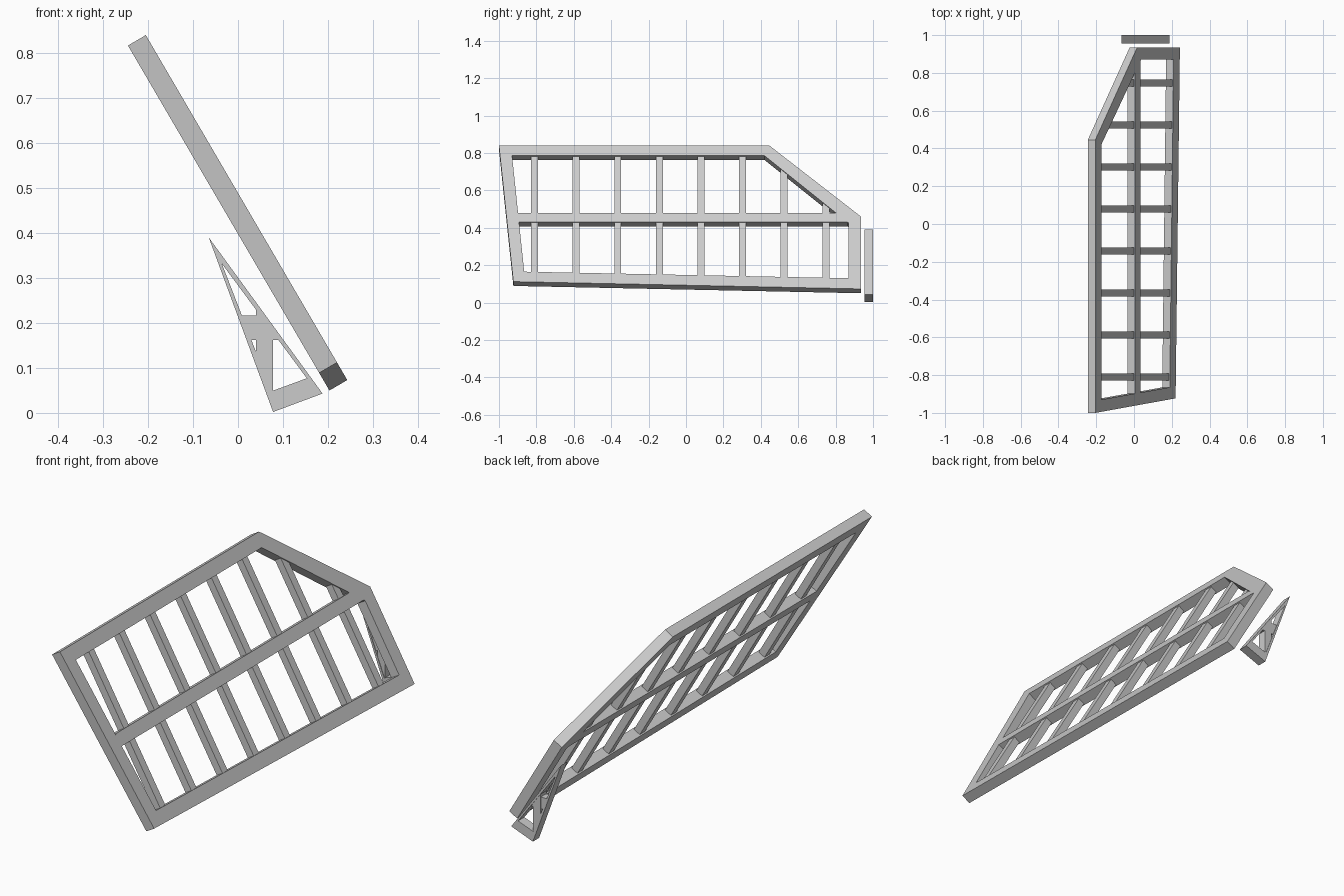
import bpy
import bmesh
from mathutils import Vector

cube = bpy.data.objects.get("Cube")
if cube:
    bpy.data.objects.remove(cube, do_unlink=True)

grey = bpy.data.materials.new("plain_grey")
grey.use_nodes = True
grey.diffuse_color = (0.6, 0.6, 0.6, 1)
grey.node_tree.nodes["Principled BSDF"].inputs["Base Color"].default_value = (0.6, 0.6, 0.6, 1)

# Leaning panel: front face passes through FOOT and rises along SLOPE
FOOT = Vector((0.243, 0, 0.073))
SLOPE = Vector((-0.448, 0, 0.767)).normalized()
NORMAL = Vector((SLOPE.z, 0, -SLOPE.x))
DEPTH = 0.046


def on_panel(y, z, inset=0.0):
    p = FOOT + SLOPE * ((z - FOOT.z) / SLOPE.z) + Vector((0, y, 0))
    return p - NORMAL * inset


def finish(bm, name):
    bmesh.ops.recalc_face_normals(bm, faces=bm.faces)
    mesh = bpy.data.meshes.new(name)
    bm.to_mesh(mesh)
    bm.free()
    mesh.materials.append(grey)
    obj = bpy.data.objects.new(name, mesh)
    bpy.context.collection.objects.link(obj)
    return obj


def prism(name, points, offset):
    """Extrude one polygon along an offset."""
    bm = bmesh.new()
    front = [bm.verts.new(p) for p in points]
    back = [bm.verts.new(p + offset) for p in points]
    bm.faces.new(front)
    bm.faces.new(back[::-1])
    for i in range(len(points)):
        j = (i + 1) % len(points)
        bm.faces.new((front[i], back[i], back[j], front[j]))
    return finish(bm, name)


def ring(name, outer, inner, offset):
    """Extrude the band between two matching outlines."""
    bm = bmesh.new()
    loops = [[bm.verts.new(p + shift) for p in pts]
             for pts, shift in ((outer, Vector()), (inner, Vector()),
                                (inner, offset), (outer, offset))]
    for a in range(4):
        la, lb = loops[a], loops[(a + 1) % 4]
        for i in range(len(outer)):
            j = (i + 1) % len(outer)
            bm.faces.new((la[i], la[j], lb[j], lb[i]))
    return finish(bm, name)


# Panel frame with one clipped corner
outer = [(-1, 0.84), (0.445, 0.84), (0.935, 0.46), (0.935, 0.073), (-0.923, 0.112)]
inner = [(-0.93, 0.785), (0.42, 0.785), (0.87, 0.425), (0.87, 0.13), (-0.865, 0.165)]
ring("panel_frame", [on_panel(*p) for p in outer],
     [on_panel(*p) for p in inner], -NORMAL * DEPTH)

# Long middle rail, ends cut to meet the frame
rail = [(-0.898, 0.48), (0.801, 0.48), (0.864, 0.43), (-0.893, 0.43)]
prism("middle_rail", [on_panel(*p) for p in rail], -NORMAL * DEPTH)

# Upright slats, slightly recessed and tucked into the frame
RECESS = 0.006
for i in range(8):
    centre = -0.81 + i * 0.2225
    ys = (centre - 0.0185, centre + 0.0185)
    tops = [min(0.785, 0.785 - 0.8 * (y - 0.42)) + 0.015 for y in ys]
    pts = [(ys[0], 0.13), (ys[1], 0.13), (ys[1], tops[1]), (ys[0], tops[0])]
    prism(f"slat_{i + 1}", [on_panel(y, z, RECESS) for y, z in pts],
          -NORMAL * (DEPTH - 2 * RECESS))


# Triangular support bracket standing behind the panel end
def on_bracket(x, z, y=0.955):
    return Vector((x, y, z))


BACK = Vector((0, 0.045, 0))
ring("bracket_frame",
     [on_bracket(*p) for p in ((-0.065, 0.39), (0.188, 0.043), (0.078, 0.002))],
     [on_bracket(*p) for p in ((-0.036, 0.332), (0.153, 0.077), (0.074, 0.048))], BACK)

# Bracket post and crossbar, set just inside the bracket faces
INNER = Vector((0, 0.041, 0))
post = ((0.04, 0.24), (0.078, 0.188), (0.078, 0.028), (0.04, 0.112))
bar = ((0.004, 0.216), (0.057, 0.216), (0.096, 0.162), (0.023, 0.162))
prism("bracket_post", [on_bracket(*p, 0.957) for p in post], INNER)
prism("bracket_crossbar", [on_bracket(*p, 0.958) for p in bar], INNER * 0.95)
